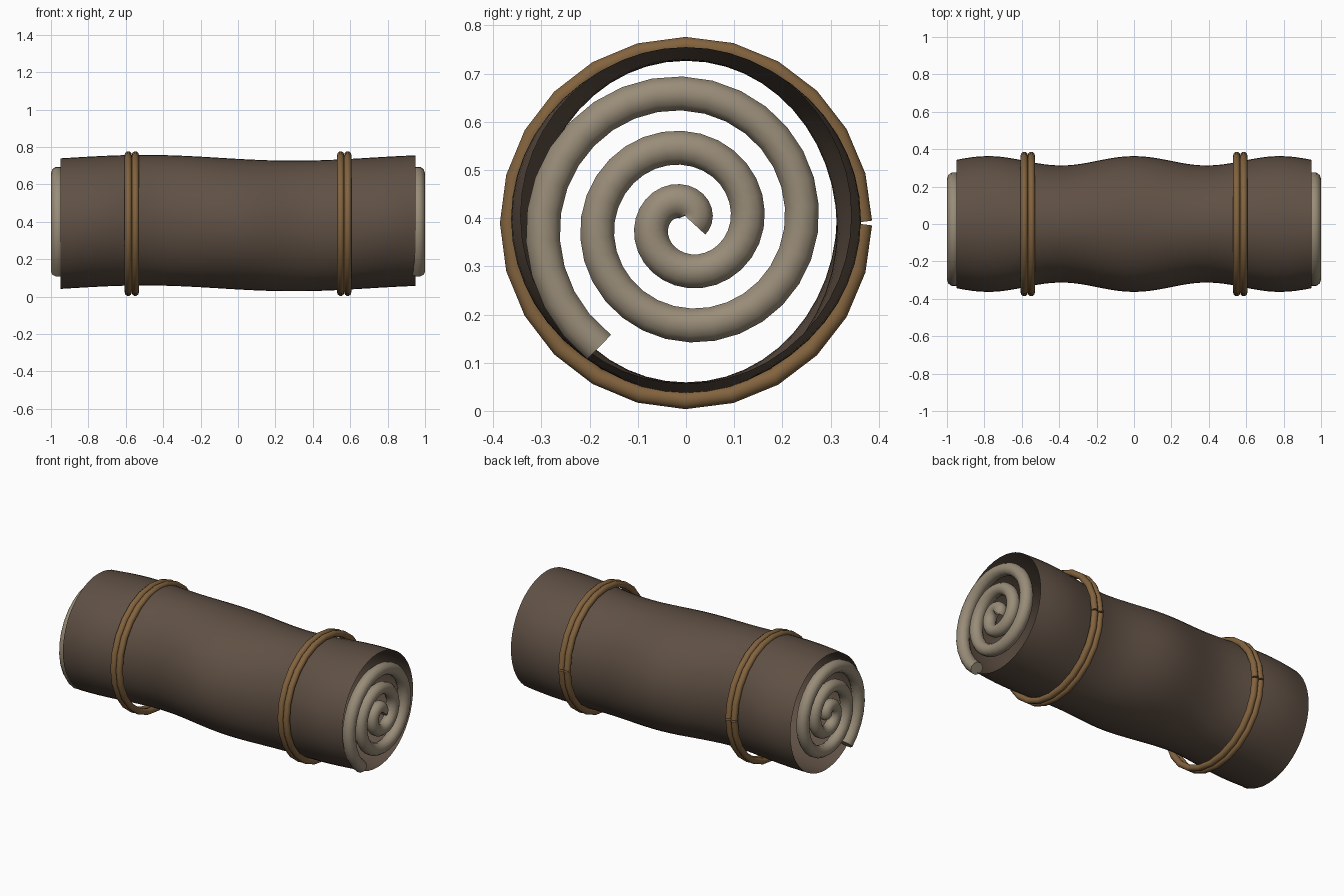
import bpy, bmesh
from math import sin, cos, pi, radians

cube = bpy.data.objects.get("Cube")
if cube:
    bpy.data.objects.remove(cube, do_unlink=True)

AXIS_Z = 0.39


def material(name, rgb):
    mat = bpy.data.materials.new(name)
    mat.use_nodes = True
    mat.diffuse_color = (*rgb, 1)
    bsdf = next(n for n in mat.node_tree.nodes if n.type == 'BSDF_PRINCIPLED')
    bsdf.inputs["Base Color"].default_value = (*rgb, 1)
    return mat


HIDE = material("dark brown hide", (0.115, 0.08, 0.058))
WOOL = material("pale wool", (0.32, 0.265, 0.19))
ROPE = material("tan rope", (0.225, 0.125, 0.048))


def finish(obj, mat):
    obj.data.materials.append(mat)
    bpy.ops.object.select_all(action='DESELECT')
    obj.select_set(True)
    bpy.context.view_layer.objects.active = obj
    if obj.type == 'CURVE':
        bpy.ops.object.convert(target='MESH')
    bpy.ops.object.shade_smooth_by_angle(angle=radians(50))


def pipe(name, points, radius, mat):
    """Round pipe swept along a list of points."""
    curve = bpy.data.curves.new(name, 'CURVE')
    curve.dimensions = '3D'
    curve.bevel_depth = radius
    curve.bevel_resolution = 3
    curve.use_fill_caps = True
    spline = curve.splines.new('POLY')
    spline.points.add(len(points) - 1)
    for p, co in zip(spline.points, points):
        p.co = (*co, 1)
    obj = bpy.data.objects.new(name, curve)
    bpy.context.collection.objects.link(obj)
    finish(obj, mat)


def polar(x, r, a):
    return (x, r * cos(a), AXIS_Z + r * sin(a))


# Outer wrap: open sleeve that sags along its length and is pinched in width
def wrap_point(x, a):
    half_width = 0.338 + 0.025 * cos(2 * pi * x / 0.78)
    middle = AXIS_Z + 0.003 - 0.0155 * cos(pi * (x - 0.3) / 0.8)
    return (x, half_width * cos(a), middle + 0.349 * sin(a))


SIDES, STEPS = 48, 48
bm = bmesh.new()
rings = [[bm.verts.new(wrap_point(-0.95 + 1.9 * i / STEPS, 2 * pi * j / SIDES))
          for j in range(SIDES)] for i in range(STEPS + 1)]
for a, b in zip(rings, rings[1:]):
    for j in range(SIDES):
        k = (j + 1) % SIDES
        bm.faces.new((a[j], a[k], b[k], b[j]))
bmesh.ops.recalc_face_normals(bm, faces=bm.faces)
mesh = bpy.data.meshes.new("outer_wrap")
bm.to_mesh(mesh)
bm.free()
wrap = bpy.data.objects.new("outer_wrap", mesh)
bpy.context.collection.objects.link(wrap)
finish(wrap, HIDE)

# Rolled edge at each end: spiral winding outwards
TURN = radians(955)
COUNT = 80
for side, sign in (("left", 1), ("right", -1)):
    spiral = []
    for i in range(COUNT + 1):
        t = i / COUNT
        spiral.append(polar(sign * 0.963, 0.014 + 0.3 * t, TURN * t))
    pipe(side + "_spiral_roll", spiral, 0.037, WOOL)

    # Pair of rope loops with a small open seam
    for part, x in (("inner", 0.549), ("outer", 0.587)):
        loop = [polar(sign * x, 0.368, radians(0.4 + 359.2 * i / 24))
                for i in range(25)]
        pipe(f"{side}_{part}_rope", loop, 0.019, ROPE)
